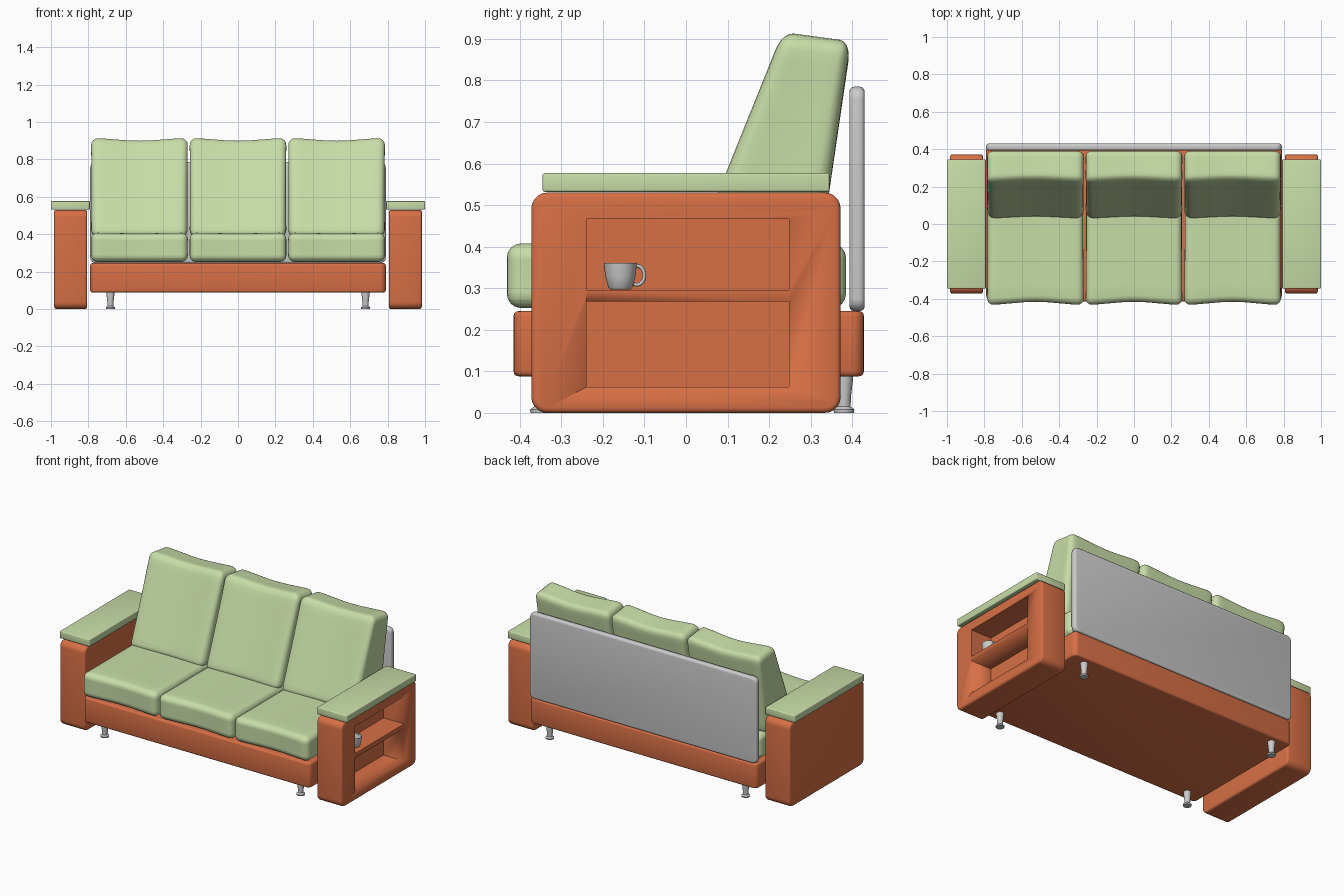
import bpy, bmesh, math
from mathutils import Vector

if "Cube" in bpy.data.objects:
    bpy.data.objects.remove(bpy.data.objects["Cube"])


def material(name, rgb):
    m = bpy.data.materials.new(name)
    m.diffuse_color = (*rgb, 1)
    m.use_nodes = True
    m.node_tree.nodes["Principled BSDF"].inputs["Base Color"].default_value = m.diffuse_color
    return m


GREEN = material("green fabric", (0.58, 0.72, 0.39))
ORANGE = material("orange frame", (0.68, 0.16, 0.06))


def finish(name, bm, mat=None, angle=35):
    bmesh.ops.recalc_face_normals(bm, faces=bm.faces)
    me = bpy.data.meshes.new(name)
    bm.to_mesh(me)
    bm.free()
    ob = bpy.data.objects.new(name, me)
    bpy.context.collection.objects.link(ob)
    if mat:
        me.materials.append(mat)
    bpy.ops.object.select_all(action='DESELECT')
    ob.select_set(True)
    bpy.context.view_layer.objects.active = ob
    bpy.ops.object.shade_smooth_by_angle(angle=math.radians(angle))
    return ob


def box_mesh(lo, hi):
    bm = bmesh.new()
    bmesh.ops.create_cube(bm, size=1)
    lo, hi = Vector(lo), Vector(hi)
    for v in bm.verts:
        v.co = (lo + hi) / 2 + v.co * (hi - lo)
    return bm


def bevel(bm, edges, width, segs):
    bmesh.ops.bevel(bm, geom=edges, offset=width, segments=segs,
                    profile=0.5, affect='EDGES', clamp_overlap=True)


def rounded_box(name, lo, hi, mat, axis=None, corner=0.0, edge=0.01):
    """Box with big corner rounding along one axis and a small edge rounding."""
    bm = box_mesh(lo, hi)
    if axis is not None:
        along = [e for e in bm.edges
                 if abs((e.verts[0].co - e.verts[1].co).normalized()[axis]) > 0.9]
        bevel(bm, along, corner, 5)
    bm.normal_update()
    sharp = [e for e in bm.edges if e.calc_face_angle(0) > 1.0]
    bevel(bm, sharp, edge, 3)
    return finish(name, bm, mat)


def cushion(name, xc, half, corners, size, r, dip_front, dip_top):
    """Soft block; corners (y, z): front bottom, back bottom, back top, front top."""
    sy, sz = size
    bm = box_mesh((-half, -sy / 2, -sz / 2), (half, sy / 2, sz / 2))
    bevel(bm, bm.edges[:], r, 4)
    for axis, ext in enumerate((half, sy / 2, sz / 2)):
        for i in range(-3, 4):
            co = Vector((0, 0, 0))
            co[axis] = i / 4 * ext
            no = Vector((0, 0, 0))
            no[axis] = 1
            bmesh.ops.bisect_plane(bm, geom=bm.verts[:] + bm.edges[:] + bm.faces[:],
                                   plane_co=co, plane_no=no, dist=1e-5)
    fb, bb, bt, ft = (Vector(c) for c in corners)
    for v in bm.verts:
        u, s, t = v.co.x / half, v.co.y / sy + 0.5, v.co.z / sz + 0.5
        sag = 0.5 + 0.5 * math.cos(math.pi * u)
        p = fb.lerp(bb, s).lerp(ft.lerp(bt, s), t)
        mid = (1 - (2 * s - 1) ** 2) * (1 - (2 * t - 1) ** 2)
        v.co = (xc + v.co.x * (1 - 0.02 * mid),
                p.x + dip_front * sag * (1 - s),
                p.y - dip_top * sag * t)
    finish(name, bm, GREEN, 50)


def lathe(name, profile, loc, segs=24):
    """Spin (radius, z) points round the z axis."""
    bm = bmesh.new()
    verts = [bm.verts.new((r, 0, z)) for r, z in profile]
    edges = [bm.edges.new(p) for p in zip(verts, verts[1:])]
    bmesh.ops.spin(bm, geom=verts + edges, axis=(0, 0, 1), cent=(0, 0, 0),
                   steps=segs, angle=2 * math.pi)
    bmesh.ops.remove_doubles(bm, verts=bm.verts, dist=1e-5)
    bmesh.ops.translate(bm, verts=bm.verts, vec=loc)
    return finish(name, bm)


# base frame and back panel
rounded_box("base_frame", (-0.79, -0.415, 0.088), (0.79, 0.428, 0.245), ORANGE, 2, 0.03, 0.012)
rounded_box("back_panel", (-0.79, 0.393, 0.245), (0.79, 0.43, 0.785), None, 1, 0.03, 0.012)

# arms with padded tops
arms = {}
for side, s in (("left", -1), ("right", 1)):
    x0, x1 = sorted((s * 0.807, s * 0.983))
    arms[side] = rounded_box(side + "_arm", (x0, -0.372, 0), (x1, 0.372, 0.53),
                             ORANGE, 0, 0.038, 0.012)
    x0, x1 = sorted((s * 0.792, s * 1.0))
    rounded_box(side + "_arm_pad", (x0, -0.345, 0.532), (x1, 0.345, 0.577), GREEN, edge=0.005)

# two open shelves cut into the outside of the right arm
arm = arms["right"]
for z0, z1 in ((0.062, 0.268), (0.296, 0.467)):
    cutter = finish("shelf_cutter", box_mesh((0.84, -0.24, z0), (1.1, 0.248, z1)), ORANGE)
    cutter.hide_render = True
    mod = arm.modifiers.new("shelf", 'BOOLEAN')
    mod.object = cutter
    mod.operation = 'DIFFERENCE'
    mod.solver = 'EXACT'
    bpy.context.view_layer.objects.active = arm
    bpy.ops.object.modifier_apply(modifier=mod.name)
    bpy.data.objects.remove(cutter)

# seat and back cushions
for i, side in enumerate(("left", "middle", "right")):
    xc = (i - 1) * 0.527
    cushion(side + "_seat_cushion", xc, 0.259,
            ((-0.432, 0.252), (0.385, 0.252), (0.385, 0.408), (-0.432, 0.408)),
            (0.81, 0.155), 0.035, 0.016, 0.004)
    cushion(side + "_back_cushion", xc, 0.259,
            ((0.018, 0.385), (0.323, 0.385), (0.396, 0.895), (0.232, 0.917)),
            (0.24, 0.52), 0.038, 0.01, 0.014)

# turned legs
LEG = [(0, 0), (0.024, 0), (0.025, 0.008), (0.016, 0.015), (0.017, 0.04),
       (0.022, 0.082), (0.022, 0.092), (0, 0.092)]
for sx in (-1, 1):
    for row, y in (("front", -0.35), ("back", 0.38)):
        lathe(("left_" if sx < 0 else "right_") + row + "_leg", LEG, (sx * 0.682, y, 0))

# cup on the upper shelf
CUP = [(0, 0), (0.025, 0), (0.029, 0.005), (0.036, 0.03), (0.040, 0.064),
       (0.037, 0.064), (0.033, 0.03), (0.025, 0.007), (0, 0.007)]
cx, cy, cz = 0.925, -0.158, 0.297
lathe("cup", CUP, (cx, cy, cz), 32)

# cup handle
cu = bpy.data.curves.new("cup_handle", 'CURVE')
cu.dimensions = '3D'
cu.bevel_depth = 0.0045
cu.bevel_resolution = 2
cu.use_fill_caps = True
sp = cu.splines.new('POLY')
sp.points.add(12)
for k, pt in enumerate(sp.points):
    a = math.radians(-115 + 225 * k / 12)
    pt.co = (cx, cy + 0.040 + 0.018 * math.cos(a), cz + 0.034 + 0.023 * math.sin(a), 1)
handle = bpy.data.objects.new("cup_handle", cu)
bpy.context.collection.objects.link(handle)
